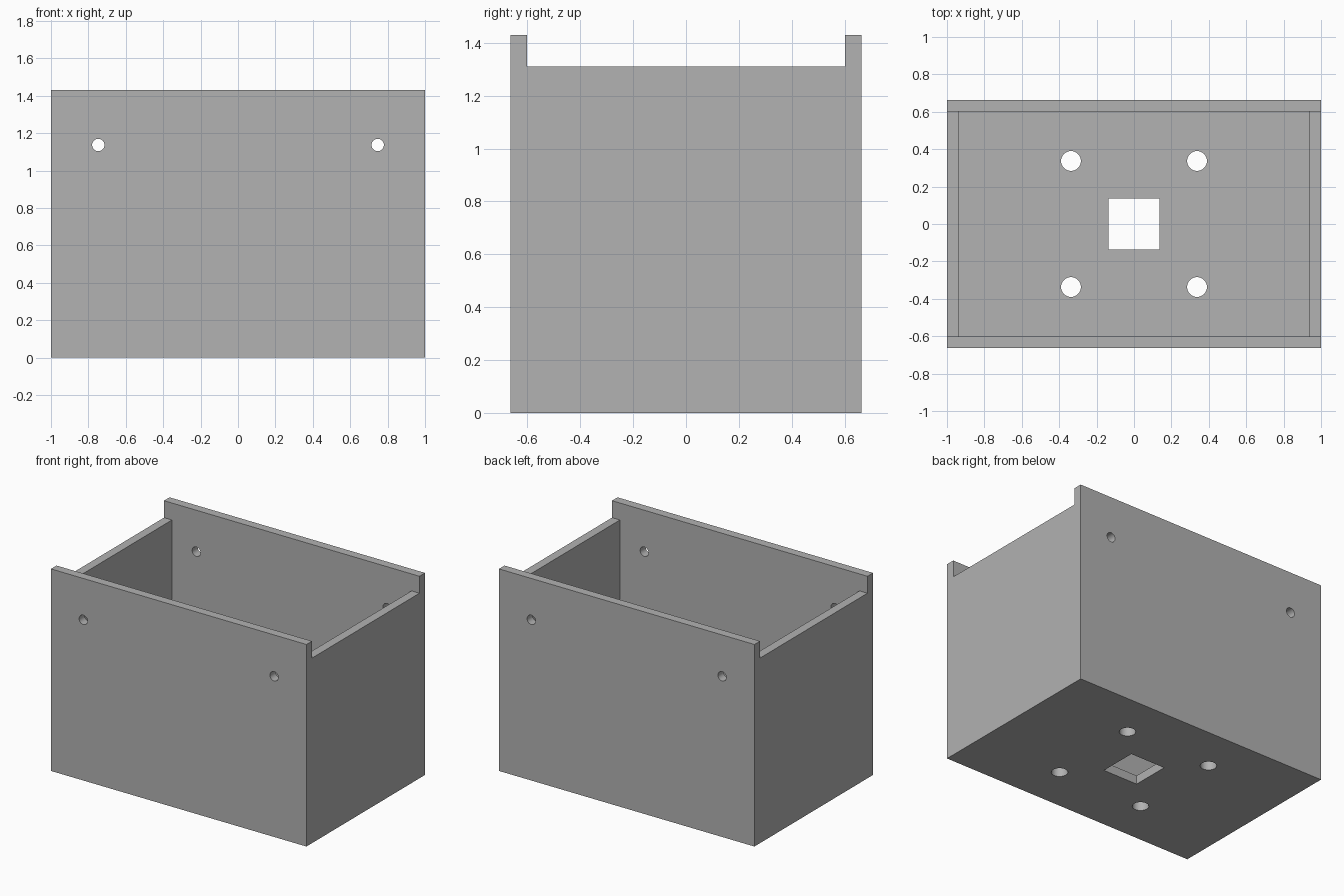
import bpy

if "Cube" in bpy.data.objects:
    bpy.data.objects.remove(bpy.data.objects["Cube"], do_unlink=True)

# Overall size
HALF_X, HALF_Y, HEIGHT = 1.0, 0.663, 1.43
SIDE_HEIGHT = 1.31
WALL = 0.062

grey = bpy.data.materials.new("plain_grey")
grey.use_nodes = True
colour = (0.445, 0.445, 0.445, 1)
grey.diffuse_color = colour
grey.node_tree.nodes["Principled BSDF"].inputs["Base Color"].default_value = colour


def finish(name):
    obj = bpy.context.object
    obj.name = name
    bpy.ops.object.transform_apply(location=False, rotation=True, scale=True)
    obj.data.materials.append(grey)
    return obj


def block(name, half_x, half_y, bottom, top):
    bpy.ops.mesh.primitive_cube_add(size=2, location=(0, 0, (bottom + top) / 2))
    bpy.context.object.scale = (half_x, half_y, (top - bottom) / 2)
    return finish(name)


def drill(name, radius, depth, location, rotation=(0, 0, 0)):
    bpy.ops.mesh.primitive_cylinder_add(vertices=48, radius=radius, depth=depth,
                                        location=location, rotation=rotation)
    return finish(name)


# Solid body and the cutters that shape it
box = block("open_box", HALF_X, HALF_Y, 0, HEIGHT)
inner_y = HALF_Y - WALL
cutters = [
    block("cavity_cutter", HALF_X - WALL, inner_y, WALL, HEIGHT + 1),
    block("side_step_cutter", HALF_X + 1, inner_y, SIDE_HEIGHT, HEIGHT + 1),
    block("square_opening_cutter", 0.136, 0.136, -1, WALL * 2),
]

# Screw holes through the front and back walls, mounting holes in the floor
for side in (-1, 1):
    cutters.append(drill("wall_hole_cutter", 0.033, 4, (side * 0.747, 0, 1.137),
                         (1.570796, 0, 0)))
    for end in (-1, 1):
        cutters.append(drill("floor_hole_cutter", 0.053, 0.4,
                             (side * 0.337, end * 0.337, 0)))

# Cut, then discard the cutters
bpy.context.view_layer.objects.active = box
for cutter in cutters:
    cut = box.modifiers.new(cutter.name, 'BOOLEAN')
    cut.operation = 'DIFFERENCE'
    cut.solver = 'EXACT'
    cut.object = cutter
    bpy.ops.object.modifier_apply(modifier=cut.name)
    bpy.data.objects.remove(cutter, do_unlink=True)

# Smooth bores with crisp edges
bpy.ops.object.select_all(action='DESELECT')
box.select_set(True)
bpy.ops.object.shade_smooth_by_angle(angle=0.5)
